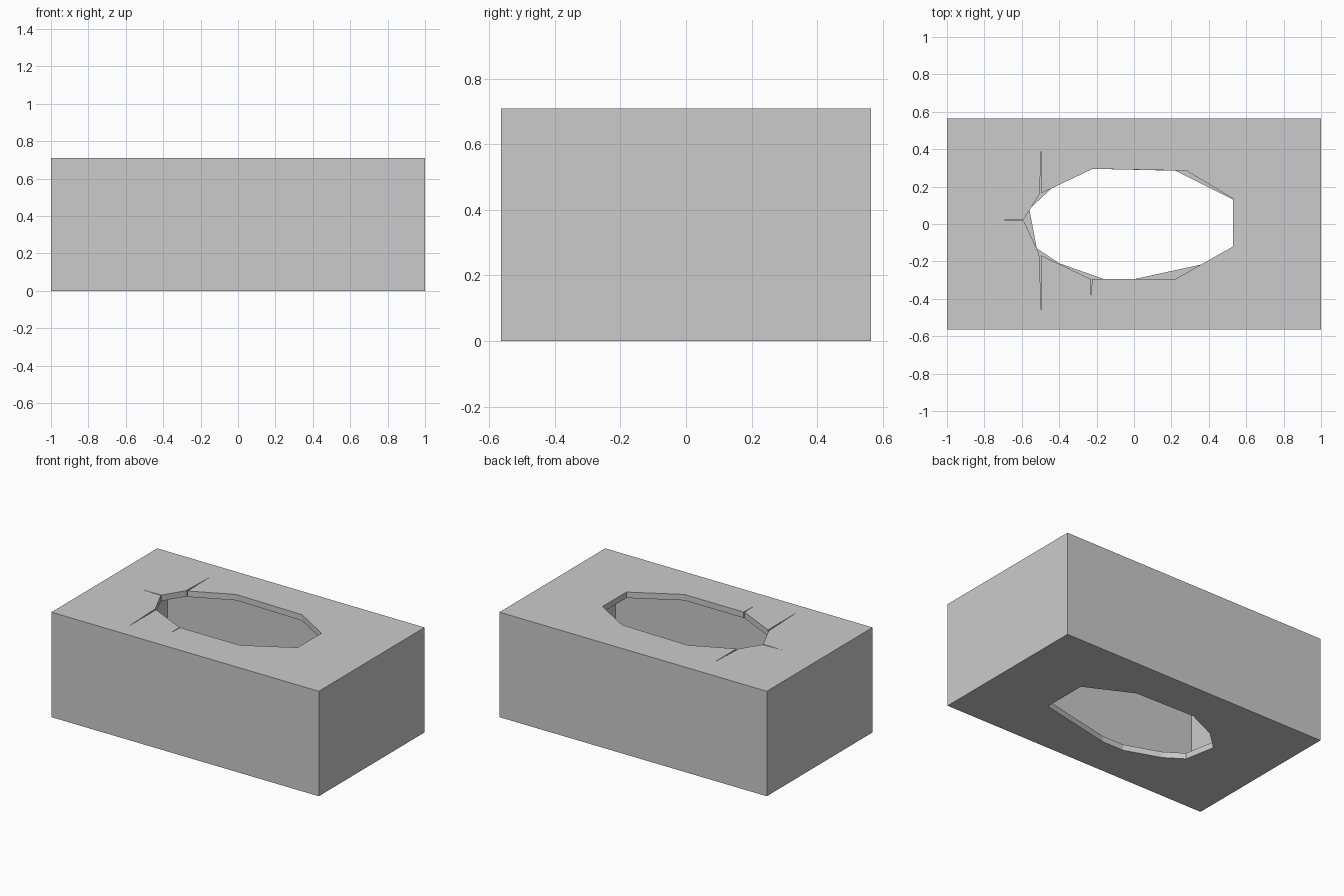
import bpy, bmesh

if "Cube" in bpy.data.objects:
    bpy.data.objects.remove(bpy.data.objects["Cube"])

L, W, H = 1.0, 0.565, 0.71      # half length, half width, height
WALL_X, WALL_Y, SKIN = 0.10, 0.035, 0.04


def prism(name, outline, z0, z1):
    """Extrude a flat outline between two heights."""
    bm = bmesh.new()
    base = bm.faces.new([bm.verts.new((x, y, z0)) for x, y in outline])
    ext = bmesh.ops.extrude_face_region(bm, geom=[base])
    verts = [g for g in ext["geom"] if isinstance(g, bmesh.types.BMVert)]
    bmesh.ops.translate(bm, verts=verts, vec=(0, 0, z1 - z0))
    bmesh.ops.recalc_face_normals(bm, faces=bm.faces[:])
    mesh = bpy.data.meshes.new(name)
    bm.to_mesh(mesh)
    bm.free()
    obj = bpy.data.objects.new(name, mesh)
    bpy.context.collection.objects.link(obj)
    return obj


def rect(a, b):
    return [(-a, -b), (a, -b), (a, b), (-a, b)]


def cut(target, cutter):
    """Apply a boolean difference and drop the cutter."""
    mod = target.modifiers.new("cut", 'BOOLEAN')
    mod.operation, mod.solver, mod.object = 'DIFFERENCE', 'EXACT', cutter
    bpy.context.view_layer.objects.active = target
    bpy.ops.object.modifier_apply(modifier=mod.name)
    bpy.data.objects.remove(cutter)


# Carton shell with a hollow inside
box = prism("carton_shell", rect(L, W), 0, H)
cut(box, prism("hollow_cutter", rect(L - WALL_X, W - WALL_Y), SKIN, H - SKIN))

# Top opening, including the narrow tears running out from its left end
top_hole = [(-0.59, 0.025), (-0.505, 0.16), (-0.495, 0.41), (-0.494, 0.165),
            (-0.22, 0.295), (0.28, 0.285), (0.53, 0.135), (0.53, -0.12),
            (0.22, -0.295), (-0.225, -0.295), (-0.228, -0.40), (-0.231, -0.295),
            (-0.496, -0.168), (-0.495, -0.48), (-0.507, -0.16),
            (-0.59, 0.018), (-0.74, 0.021)]
cut(box, prism("top_cutter", top_hole, H - SKIN - 0.02, H + 0.1))

# Bottom opening
bottom_hole = [(0.53, -0.18), (0.53, 0.13), (0.22, 0.285), (-0.22, 0.295),
               (-0.43, 0.2), (-0.56, 0.08), (-0.52, -0.13), (-0.40, -0.21),
               (-0.16, -0.295), (0.0, -0.295)]
cut(box, prism("bottom_cutter", bottom_hole, -0.1, SKIN + 0.02))
